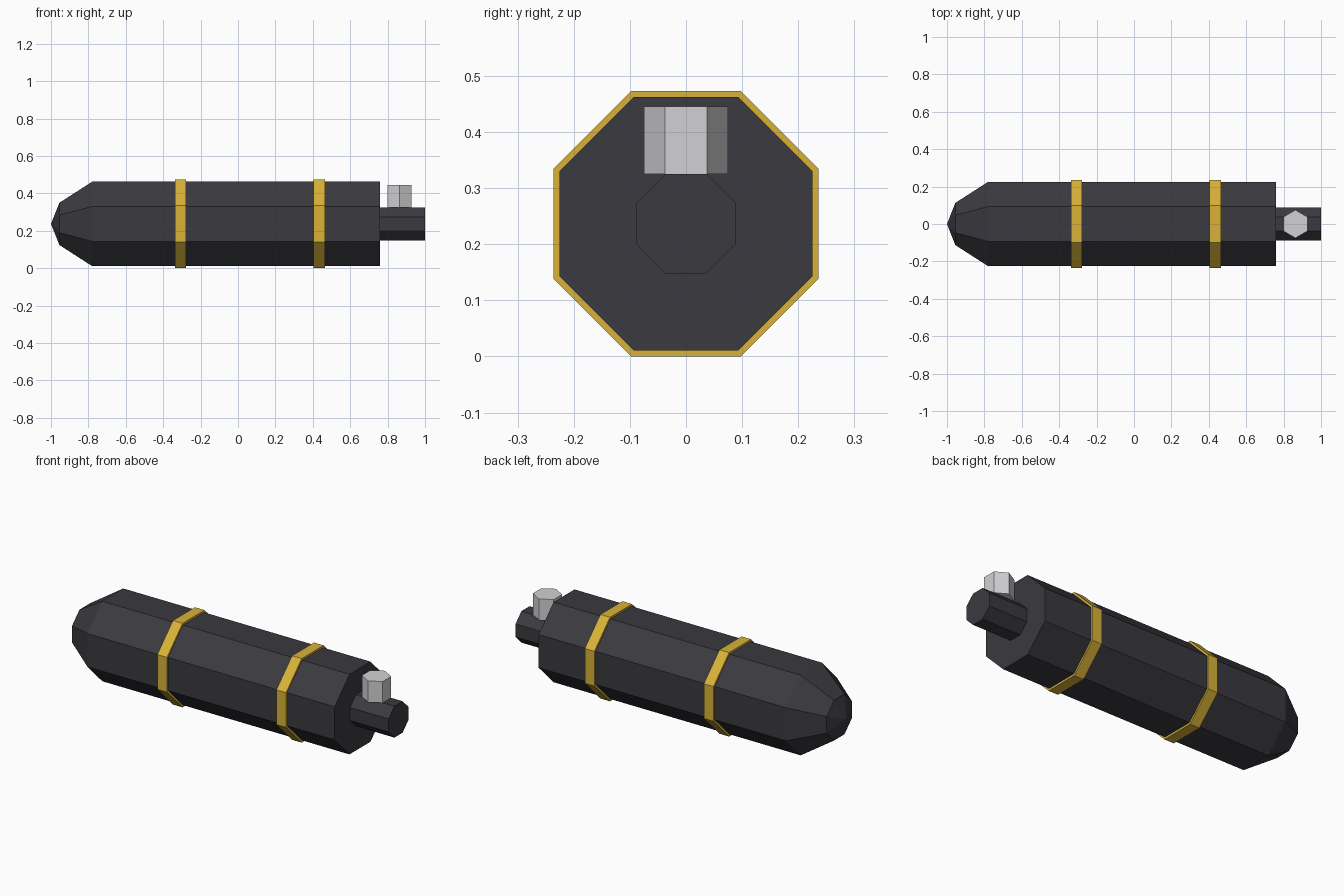
import bpy, bmesh
from math import cos, sin, pi

cube = bpy.data.objects.get("Cube")
if cube:
    bpy.data.objects.remove(cube, do_unlink=True)

AXIS_Z = 0.2365


def material(name, colour):
    mat = bpy.data.materials.new(name)
    mat.use_nodes = True
    mat.diffuse_color = (*colour, 1)
    mat.node_tree.nodes["Principled BSDF"].inputs["Base Color"].default_value = (*colour, 1)
    return mat


dark = material("dark metal", (0.042, 0.042, 0.050))
gold = material("gold", (0.69, 0.45, 0.04))
silver = material("silver", (0.64, 0.64, 0.66))


def turned(name, profile, sides, mat, along_x=True, location=(0, 0, AXIS_Z)):
    """Sweep (position, apothem) rings along x or z; apothem 0 makes a point."""
    bm = bmesh.new()
    rings = []
    for pos, apothem in profile:
        radius = apothem / cos(pi / sides)
        ring = []
        for i in range(sides if apothem else 1):
            a = 2 * pi * (i + 0.5) / sides
            u, v = radius * cos(a), radius * sin(a)
            ring.append(bm.verts.new((pos, u, v) if along_x else (u, v, pos)))
        rings.append(ring)
    for r, s in zip(rings, rings[1:]):
        for i in range(sides):
            j = (i + 1) % sides
            if len(r) == 1:
                bm.faces.new((r[0], s[i], s[j]))
            else:
                bm.faces.new((r[i], r[j], s[j], s[i]))
    for ring in (rings[0], rings[-1]):
        if len(ring) > 1:
            bm.faces.new(ring)
    bmesh.ops.recalc_face_normals(bm, faces=bm.faces[:])
    mesh = bpy.data.meshes.new(name)
    bm.to_mesh(mesh)
    bm.free()
    mesh.materials.append(mat)
    obj = bpy.data.objects.new(name, mesh)
    obj.location = location
    bpy.context.collection.objects.link(obj)
    return obj


# Tank with blunt pointed nose
turned("tank_body", [(-1, 0), (-0.955, 0.113), (-0.78, 0.2255), (0.76, 0.2255)], 8, dark)

# Outlet stem
turned("outlet_stem", [(0.75, 0.0885), (1, 0.0885)], 8, dark)

# Two raised bands
for name, x in (("rear_band", -0.307), ("front_band", 0.435)):
    turned(name, [(x - 0.03, AXIS_Z), (x + 0.03, AXIS_Z)], 8, gold)

# Hexagonal valve knob on the stem
turned("valve_knob", [(0.325, 0.065), (0.445, 0.065)], 6, silver, False, (0.863, 0, 0))
